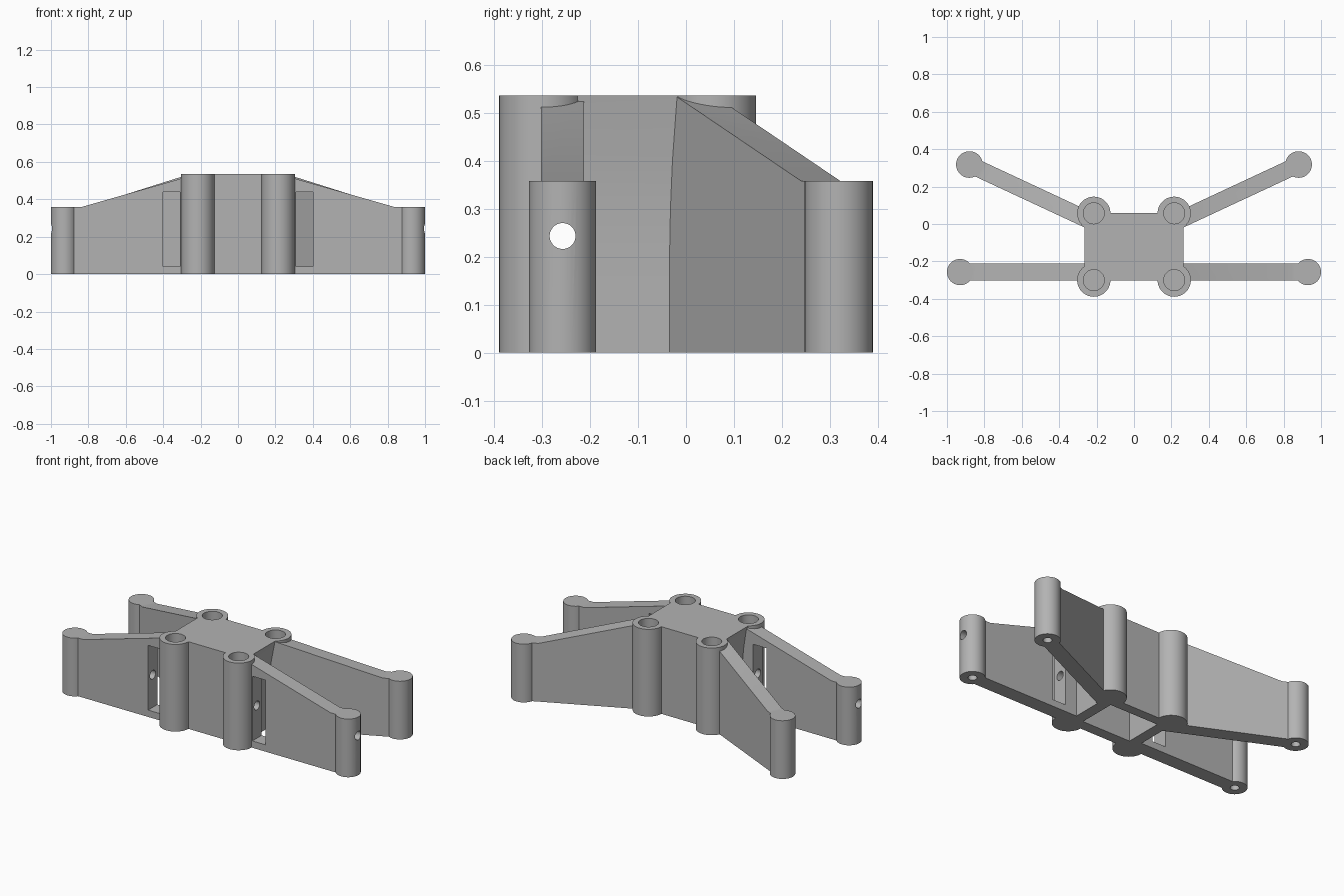
import bpy, bmesh, math
from mathutils import Matrix

if "Cube" in bpy.data.objects:
    bpy.data.objects.remove(bpy.data.objects["Cube"])

TOP, LOW = 0.536, 0.358          # hub height, post height
THICK = 0.09                     # arm thickness
FRONT_Y = -0.257                 # front arm centre line

grey = bpy.data.materials.new("plain_grey")
grey.diffuse_color = (0.45, 0.45, 0.45, 1)
grey.use_nodes = True
grey.node_tree.nodes["Principled BSDF"].inputs["Base Color"].default_value = grey.diffuse_color


def make_object(name, bm):
    bmesh.ops.recalc_face_normals(bm, faces=bm.faces)
    mesh = bpy.data.meshes.new(name)
    bm.to_mesh(mesh)
    bm.free()
    mesh.materials.append(grey)
    obj = bpy.data.objects.new(name, mesh)
    bpy.context.collection.objects.link(obj)
    return obj


def extrude_profile(name, points, depth, matrix):
    """Profile in local XZ, thickness centred on local Y."""
    bm = bmesh.new()
    face = bm.faces.new([bm.verts.new((x, -depth / 2, z)) for x, z in points])
    new = bmesh.ops.extrude_face_region(bm, geom=[face])["geom"]
    verts = [v for v in new if isinstance(v, bmesh.types.BMVert)]
    bmesh.ops.translate(bm, verts=verts, vec=(0, depth, 0))
    bm.transform(matrix)
    return make_object(name, bm)


def cylinder(name, x, y, z0, z1, r, sides=48):
    bm = bmesh.new()
    bmesh.ops.create_cone(bm, cap_ends=True, segments=sides, radius1=r, radius2=r,
                          depth=z1 - z0, matrix=Matrix.Translation((x, y, (z0 + z1) / 2)))
    return make_object(name, bm)


def box(name, x0, x1, y0, y1, z0, z1):
    pts = [(x0, z0), (x1, z0), (x1, z1), (x0, z1)]
    return extrude_profile(name, pts, y1 - y0, Matrix.Translation((0, (y0 + y1) / 2, 0)))


def combine(target, other, operation):
    mod = target.modifiers.new(operation, 'BOOLEAN')
    mod.operation, mod.object, mod.solver = operation, other, 'EXACT'
    bpy.context.view_layer.objects.active = target
    bpy.ops.object.modifier_apply(modifier=mod.name)
    bpy.data.objects.remove(other)


# Hub block, its sides flaring out towards the top
side = [(0.231, 0), (0.231, 0.2), (0.235, 0.3), (0.244, 0.4), (0.265, TOP)]
outline = side + [(-x, z) for x, z in reversed(side)]
frame = extrude_profile("bracket_frame", outline, 0.362, Matrix.Translation((0, -0.121, 0)))

adds, cuts = [], []


def arm(name, post_x, post_y, angle, length):
    """Tapered arm running from a post back into the hub (local +X)."""
    end = LOW + (length - 0.09) * 0.286
    pts = [(0, 0), (length, 0)]
    if end > TOP:
        pts += [(length, TOP), (0.09 + (TOP - LOW) / 0.286, TOP)]
    else:
        pts += [(length, end)]
    pts += [(0.09, LOW), (0, LOW)]
    matrix = Matrix.Translation((post_x, post_y, 0)) @ Matrix.Rotation(angle, 4, 'Z')
    return extrude_profile(name, pts, THICK, matrix)


for s in (-1, 1):
    toward_hub = math.pi if s > 0 else 0
    # Arms with end posts
    adds.append(arm("front_arm", s * 0.93, FRONT_Y, toward_hub, 0.72))
    adds.append(arm("back_arm", s * 0.88, 0.318, toward_hub + s * math.radians(25), 0.74))
    for x, y, r in ((0.93, FRONT_Y, 0.07), (0.88, 0.318, 0.071)):
        adds.append(cylinder("end_post", s * x, y, 0, LOW, r))
        cuts.append(cylinder("post_hole", s * x, y, -0.1, 0.15, 0.025, 24))
    # Hub corner bosses with blind sockets
    for y in (-0.3, 0.057):
        adds.append(cylinder("corner_boss", s * 0.215, y, 0, TOP, 0.089, 64))
        cuts.append(cylinder("boss_socket", s * 0.215, y, 0.3, TOP + 0.1, 0.056))
    # Window through each front arm
    cuts.append(box("arm_window", *sorted((s * 0.309, s * 0.4)), -0.4, -0.1, 0.042, 0.44))

# Cavity open at the bottom, and the long cable bore along the front arms
cuts.append(box("hub_cavity", -0.165, 0.165, -0.235, 0.0, -0.1, 0.445))
bore = cylinder("cable_bore", 0, 0, -1.2, 1.2, 0.027, 32)
bore.data.transform(Matrix.Translation((0, FRONT_Y, 0.243)) @ Matrix.Rotation(math.pi / 2, 4, 'Y'))
cuts.append(bore)

for part in adds:
    combine(frame, part, 'UNION')
for part in cuts:
    combine(frame, part, 'DIFFERENCE')

frame.select_set(True)
bpy.context.view_layer.objects.active = frame
bpy.ops.object.shade_smooth_by_angle(angle=math.radians(30))
